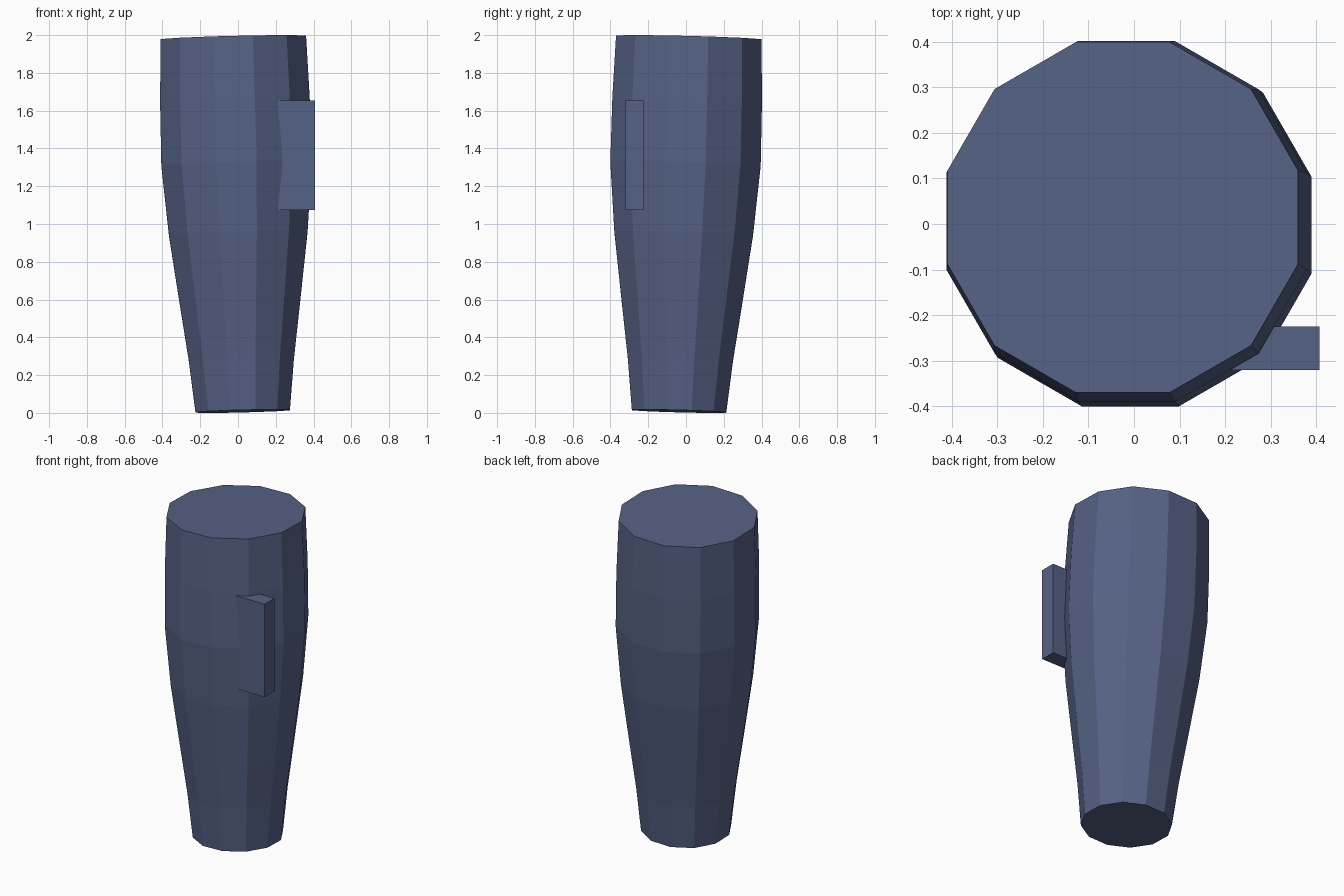
import bpy, bmesh, math

if "Cube" in bpy.data.objects:
    bpy.data.objects.remove(bpy.data.objects["Cube"])

SIDES = 12
# (height of ring centre, apothem) from bottom to top
PROFILE = [(0.009, 0.250), (0.28, 0.278), (0.57, 0.317), (0.95, 0.367),
           (1.32, 0.398), (1.66, 0.396), (1.986, 0.385)]
LEAN_X, LEAN_Y = -0.025, 0.026   # axis drift per unit of height

blue = bpy.data.materials.new("slate_blue")
blue.diffuse_color = (0.091, 0.122, 0.235, 1)
blue.use_nodes = True
blue.node_tree.nodes["Principled BSDF"].inputs["Base Color"].default_value = blue.diffuse_color


def make_object(name, bm):
    bmesh.ops.recalc_face_normals(bm, faces=bm.faces[:])
    mesh = bpy.data.meshes.new(name)
    bm.to_mesh(mesh)
    bm.free()
    mesh.materials.append(blue)
    obj = bpy.data.objects.new(name, mesh)
    bpy.context.collection.objects.link(obj)
    return obj


# Tapered, slightly leaning twelve-sided body
bm = bmesh.new()
rings = []
for z, apothem in PROFILE:
    r = apothem / math.cos(math.pi / SIDES)
    cx, cy = 0.025 + LEAN_X * z, -0.037 + LEAN_Y * z
    ring = []
    for i in range(SIDES):
        a = 2 * math.pi * (i + 0.5) / SIDES
        dx, dy = r * math.cos(a), r * math.sin(a)
        ring.append(bm.verts.new((cx + dx, cy + dy, z - LEAN_X * dx - LEAN_Y * dy)))
    rings.append(ring)
for low, high in zip(rings, rings[1:]):
    for i in range(SIDES):
        j = (i + 1) % SIDES
        bm.faces.new((low[i], low[j], high[j], high[i]))
bm.faces.new(rings[0][::-1])
bm.faces.new(rings[-1])
make_object("tapered_body", bm)

# Upright plate protruding from the side
x0, x1, y0, y1, z0, z1 = 0.18, 0.408, -0.321, -0.225, 1.075, 1.655
bm = bmesh.new()
bmesh.ops.create_cube(bm, size=1)
bmesh.ops.scale(bm, vec=(x1 - x0, y1 - y0, z1 - z0), verts=bm.verts)
bmesh.ops.translate(bm, vec=((x0 + x1) / 2, (y0 + y1) / 2, (z0 + z1) / 2), verts=bm.verts)
make_object("side_plate", bm)
